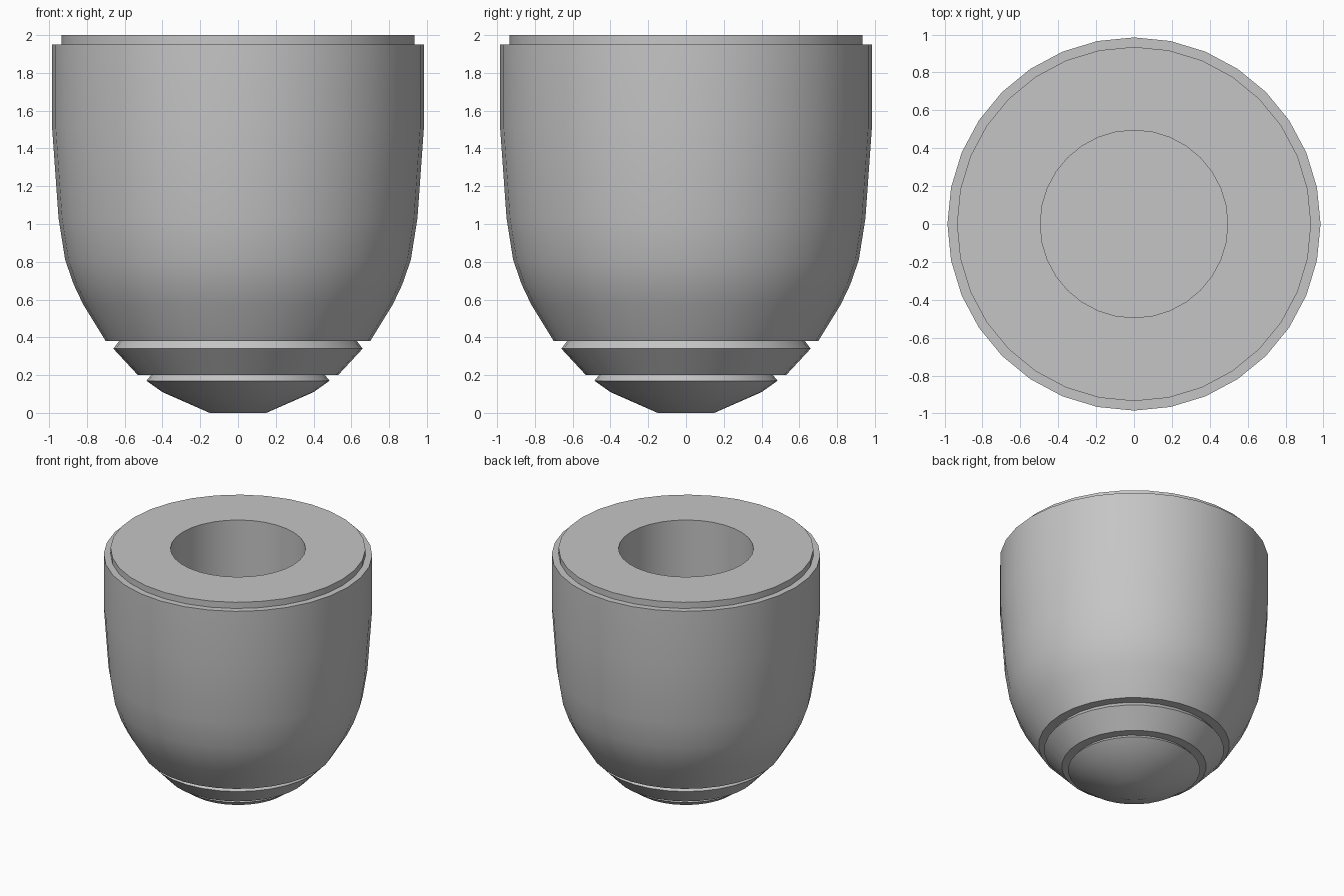
import bpy, bmesh
from math import sin, cos, pi, radians

cube = bpy.data.objects.get("Cube")
if cube:
    bpy.data.objects.remove(cube, do_unlink=True)

SIDES = 32

grey = bpy.data.materials.new("plain grey")
grey.use_nodes = True
grey.diffuse_color = (0.56, 0.56, 0.56, 1)
grey.node_tree.nodes["Principled BSDF"].inputs["Base Color"].default_value = (0.56, 0.56, 0.56, 1)


def lathe(name, profile):
    """Turn an (r, z) profile about z and cap both of its ends."""
    bm = bmesh.new()
    rings = [[bm.verts.new((r * cos(2 * pi * i / SIDES), r * sin(2 * pi * i / SIDES), z))
              for i in range(SIDES)] for r, z in profile]
    for a, b in zip(rings, rings[1:]):
        for i in range(SIDES):
            j = (i + 1) % SIDES
            bm.faces.new((a[i], a[j], b[j], b[i]))
    bm.faces.new(rings[0])
    bm.faces.new(rings[-1])
    bmesh.ops.recalc_face_normals(bm, faces=bm.faces)
    mesh = bpy.data.meshes.new(name)
    bm.to_mesh(mesh)
    bm.free()
    mesh.materials.append(grey)
    obj = bpy.data.objects.new(name, mesh)
    bpy.context.collection.objects.link(obj)
    bpy.ops.object.select_all(action="DESELECT")
    bpy.context.view_layer.objects.active = obj
    obj.select_set(True)
    bpy.ops.object.shade_smooth_by_angle(angle=radians(30))
    return obj


# Rounded nose tip and chamfered lower groove
tip = [(0.15, 0), (0.40, 0.11), (0.485, 0.17), (0.46, 0.20)]
# Middle band and chamfered upper groove
band = [(0.53, 0.20), (0.66, 0.34), (0.63, 0.38)]
# Bullet-shaped main wall
wall = [(0.70, 0.38), (0.82, 0.575), (0.87, 0.68), (0.915, 0.81),
        (0.95, 1.03), (0.985, 1.52), (0.985, 1.95)]
# Stepped rim, then the round socket with its floor
rim = [(0.935, 1.95), (0.935, 2.0)]
socket = [(0.495, 2.0), (0.495, 1.0)]

lathe("cup_body", tip + band + wall + rim + socket)
